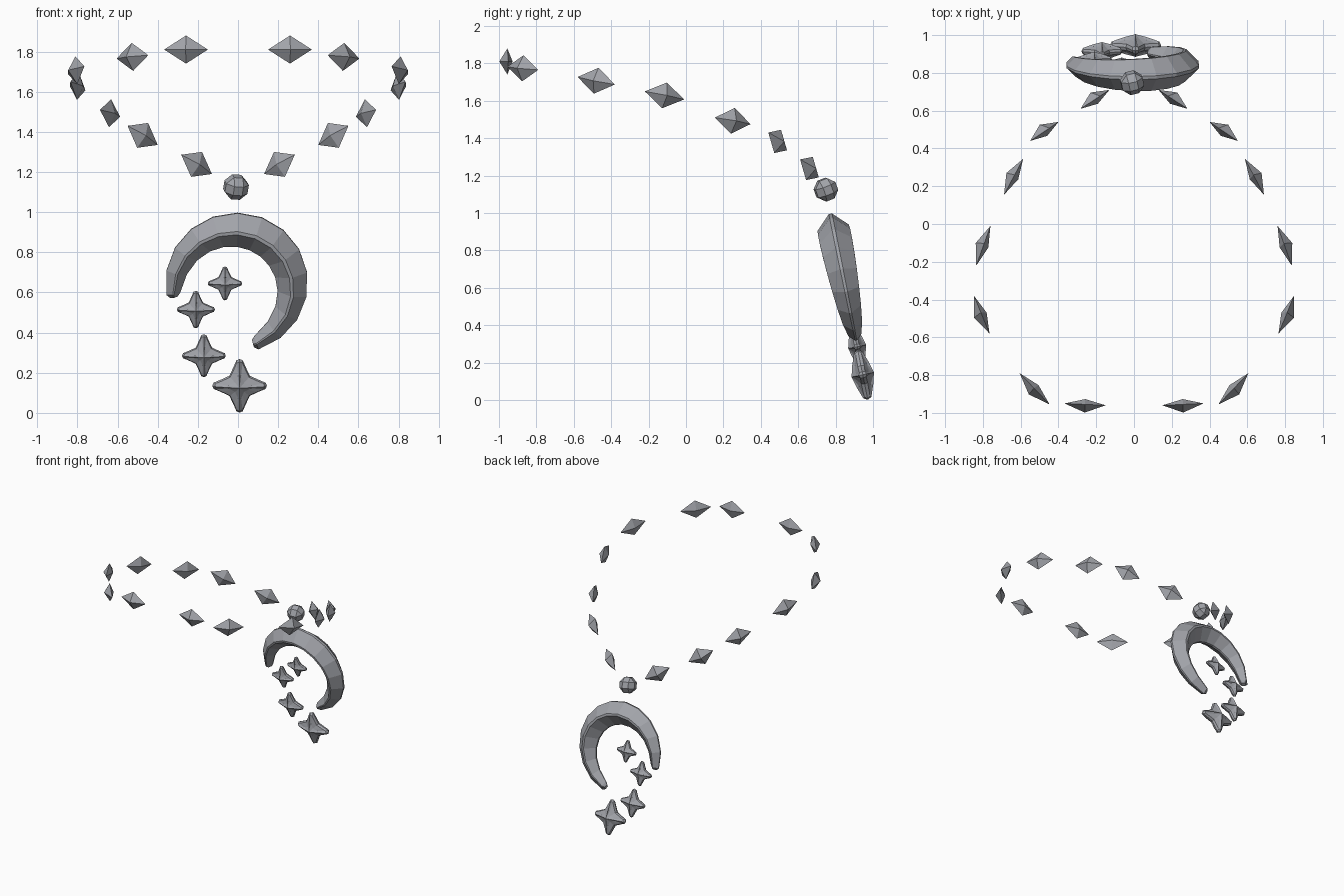
import bpy, bmesh
from math import sin, cos, pi, radians
from mathutils import Vector, Matrix

cube = bpy.data.objects.get("Cube")
if cube:
    bpy.data.objects.remove(cube, do_unlink=True)

# Single metal colour
COLOUR = (0.36, 0.37, 0.40, 1)
metal = bpy.data.materials.new("grey_metal")
metal.use_nodes = True
metal.diffuse_color = COLOUR
metal.node_tree.nodes["Principled BSDF"].inputs["Base Color"].default_value = COLOUR

LEAN = Matrix.Rotation(0.2, 4, "X")    # the pendant tips forward at the top


def plane_y(z):
    """Depth of the leaning pendant plane at height z."""
    return 0.79 + 0.2 * (0.91 - z)


def finish(name, bm, matrix):
    bmesh.ops.recalc_face_normals(bm, faces=bm.faces)
    mesh = bpy.data.meshes.new(name)
    bm.to_mesh(mesh)
    bm.free()
    mesh.materials.append(metal)
    obj = bpy.data.objects.new(name, mesh)
    obj.matrix_world = matrix
    bpy.context.collection.objects.link(obj)


def gem(name, start, end, half_height=0.07, outer=0.043, inner=0.028):
    """Flattened octahedron from start to end, fuller on its outward side."""
    start, end = Vector(start), Vector(end)
    centre = (start + end) / 2
    along = (end - start) / 2
    axis = along.normalized()
    up = Vector((0, 0, 1))
    up = (up - axis * up.dot(axis)).normalized()
    out = axis.cross(up)
    if out.x * centre.x + out.y * centre.y < 0:
        out = -out
    up = up * half_height
    bm = bmesh.new()
    rim = [bm.verts.new(v) for v in (along, up, -along, -up)]
    for apex in (out * outer, out * -inner):
        tip = bm.verts.new(apex)
        for i in range(4):
            bm.faces.new((rim[i], rim[(i + 1) % 4], tip))
    finish(name, bm, Matrix.Translation(centre))


# Necklace gems: two end points each, mirrored left to right
GEMS = [
    ((.15, -.96, 1.81), (.368, -.95, 1.81)),
    ((.447, -.955, 1.782), (.605, -.79, 1.765)),
    ((.765, -.58, 1.727), (.847, -.38, 1.687)),
    ((.835, -.22, 1.65), (.76, -.01, 1.607)),
    ((.688, .155, 1.51), (.587, .345, 1.475)),
    ((.55, .44, 1.43), (.40, .54, 1.335)),
    ((.283, .61, 1.286), (.13, .71, 1.19)),
]
for i, ends in enumerate(GEMS, 1):
    for side, s in (("left", 1), ("right", -1)):
        a, b = [(s * x, y, z) for x, y, z in ends]
        gem(f"{side}_gem_{i}", a, b)

# Faceted bead joining the necklace and the pendant
bm = bmesh.new()
bmesh.ops.create_cube(bm, size=0.116)
bmesh.ops.bevel(bm, geom=bm.edges[:], offset=0.035, segments=1, affect="EDGES")
finish("bead", bm, Matrix.Translation((-.01, .748, 1.125))
       @ Matrix.Rotation(0.35, 4, "X") @ Matrix.Rotation(0.15, 4, "Y")
       @ Matrix.Rotation(0.2, 4, "Z"))


# Crescent: bevelled diamond section swept round an arc, tapering to blunt tips
def crescent():
    bm = bmesh.new()
    steps, radius = 13, 0.355
    first, last = radians(190), radians(-72)
    section = [(1, .1), (.1, 1), (-.1, 1), (-1, .1),
               (-1, -.1), (-.1, -1), (.1, -1), (1, -.1)]
    # position along the arc, half thickness, and how far a tip is pinched
    stations = [(i / steps, 1) for i in range(steps + 1)]
    stations = [(-.012, .55)] + stations + [(1.012, .55)]
    rings = []
    for t, pinch in stations:
        half = 0.035 + 0.053 * sin(pi * min(max(t, 0), 1)) ** 0.8
        mid = radius - half
        ang = first + (last - first) * t
        ring = []
        for u, v in section:
            r = mid + u * half * pinch
            ring.append(bm.verts.new((r * cos(ang), v * half * pinch, r * sin(ang))))
        rings.append(ring)
    for a, b in zip(rings, rings[1:]):
        for j in range(8):
            k = (j + 1) % 8
            bm.faces.new((a[j], a[k], b[k], b[j]))
    bm.faces.new(rings[0])
    bm.faces.new(rings[-1])
    finish("crescent", bm, Matrix.Translation((-.007, plane_y(.648), .648)) @ LEAN)


crescent()


# Four-pointed star with ridged arms and blunt tips, domed on both sides
def star(name, x, z, size):
    bm = bmesh.new()
    # angle, reach and ridge height of each spoke within a quarter turn
    spokes = [(0, 1, 1), (7, .96, .7), (18, .73, .75), (45, .53, .8),
              (72, .73, .75), (83, .96, .7)]
    spokes = [(radians(a + 90 * q), r, h) for q in range(4) for a, r, h in spokes]

    def ring(scale, depth):
        return [bm.verts.new((size * r * scale * cos(a), size * depth * h,
                              size * r * scale * sin(a))) for a, r, h in spokes]

    n = len(spokes)
    rim = ring(1, 0)
    for side in (1, -1):
        outer = rim
        for scale, depth in ((.92, .16), (.45, .33)):
            inner = ring(scale, side * depth)
            for j in range(n):
                k = (j + 1) % n
                bm.faces.new((outer[j], outer[k], inner[k], inner[j]))
            outer = inner
        apex = bm.verts.new((0, side * size * .45, 0))
        for j in range(n):
            bm.faces.new((outer[j], outer[(j + 1) % n], apex))
    finish(name, bm, Matrix.Translation((x, plane_y(z), z)) @ LEAN)


STARS = [(-.065, .645, .086), (-.21, .515, .095), (-.17, .285, .109), (.008, .135, .136)]
for i, (x, z, size) in enumerate(STARS, 1):
    star(f"star_{i}", x, z, size)
